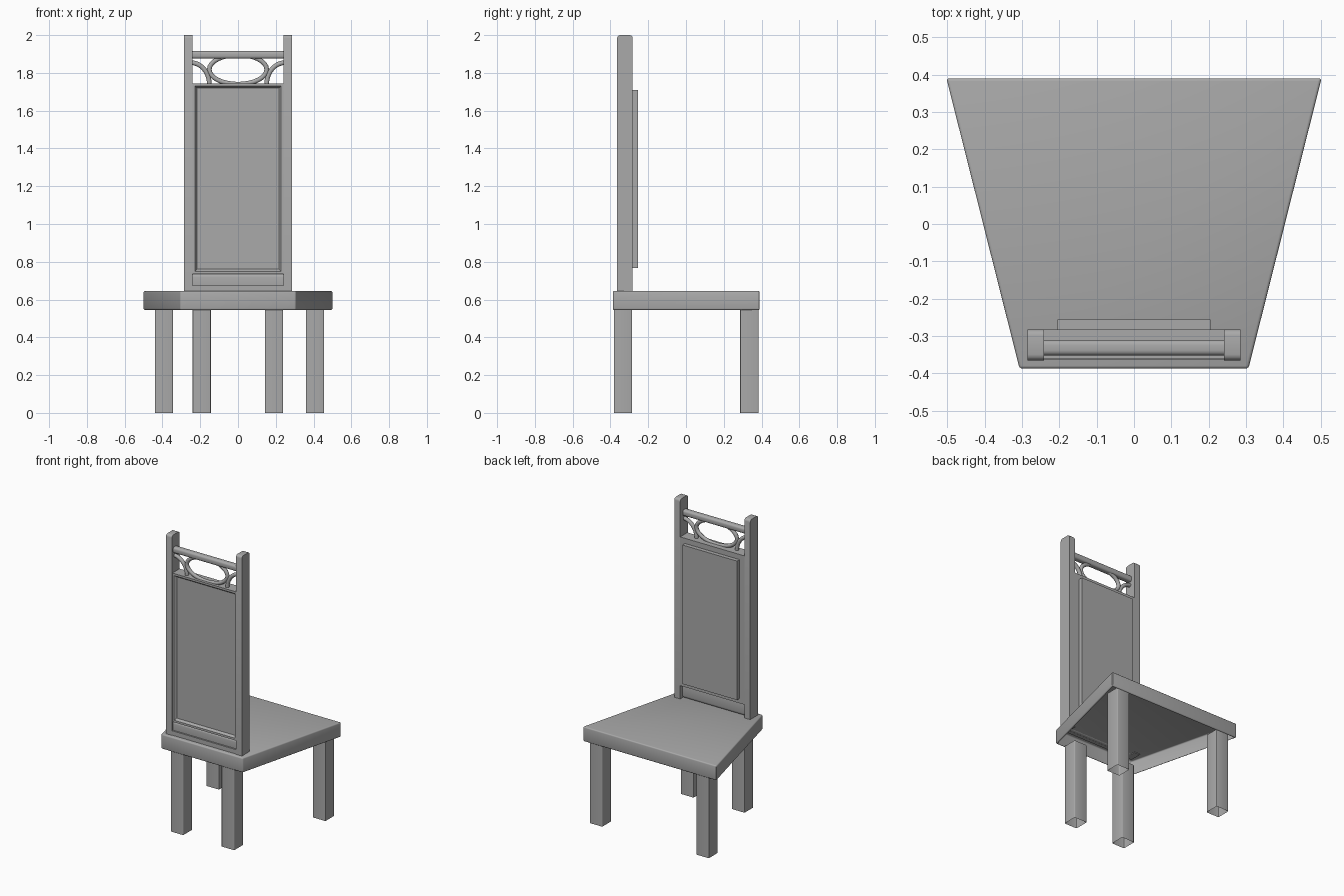
import bpy, bmesh, math
from mathutils import Vector

if "Cube" in bpy.data.objects:
    bpy.data.objects.remove(bpy.data.objects["Cube"])

grey = bpy.data.materials.new("dark_grey")
grey.diffuse_color = (0.4, 0.4, 0.4, 1)
grey.use_nodes = True
grey.node_tree.nodes["Principled BSDF"].inputs["Base Color"].default_value = grey.diffuse_color


def finish(name, bm, angle=35):
    me = bpy.data.meshes.new(name)
    bm.to_mesh(me)
    bm.free()
    me.materials.append(grey)
    ob = bpy.data.objects.new(name, me)
    bpy.context.collection.objects.link(ob)
    bpy.ops.object.select_all(action='DESELECT')
    ob.select_set(True)
    bpy.context.view_layer.objects.active = ob
    bpy.ops.object.shade_smooth_by_angle(angle=math.radians(angle))
    return ob


def box_bm(x0, x1, y0, y1, z0, z1):
    bm = bmesh.new()
    bmesh.ops.create_cube(bm, size=1)
    for v in bm.verts:
        v.co = Vector((x1 if v.co.x > 0 else x0,
                       y1 if v.co.y > 0 else y0,
                       z1 if v.co.z > 0 else z0))
    bm.normal_update()
    return bm


def bevel(bm, edges, offset, segments=3):
    bmesh.ops.bevel(bm, geom=edges, offset=offset, segments=segments,
                    profile=0.5, affect='EDGES', clamp_overlap=True)
    bm.normal_update()


def open_bottom(bm):
    bm.normal_update()
    bmesh.ops.delete(bm, geom=[f for f in bm.faces if f.normal.z < -0.99], context='FACES')


def x_edges(bm, top_only=False):
    """Edges that run left to right."""
    top = max(v.co.z for v in bm.verts)
    return [e for e in bm.edges
            if abs(e.verts[0].co.x - e.verts[1].co.x) > 0.01
            and (not top_only or e.verts[0].co.z > top - 0.001)]


def rail(name, y0, y1, z0, z1, round_by):
    bm = box_bm(-0.243, 0.243, y0, y1, z0, z1)
    bevel(bm, x_edges(bm), round_by, 4)
    return finish(name, bm)


def tube(name, pts, y, radius, cyclic=False):
    cu = bpy.data.curves.new(name, 'CURVE')
    cu.dimensions = '3D'
    cu.bevel_depth = radius
    cu.bevel_resolution = 3
    cu.use_fill_caps = True
    cu.materials.append(grey)
    sp = cu.splines.new('POLY')
    sp.points.add(len(pts) - 1)
    for p, (x, z) in zip(sp.points, pts):
        p.co = (x, y, z, 1)
    sp.use_cyclic_u = cyclic
    sp.use_smooth = True
    ob = bpy.data.objects.new(name, cu)
    bpy.context.collection.objects.link(ob)
    return ob


def arc(cx, cz, rx, rz, a0, a1, n):
    angles = [math.radians(a0 + (a1 - a0) * i / n) for i in range(n + 1)]
    return [(cx + rx * math.cos(a), cz + rz * math.sin(a)) for a in angles]


# Seat: tapered slab with rounded edges, hollow on the underside
bm = box_bm(-0.502, 0.502, -0.387, 0.39, 0.545, 0.645)
for v in bm.verts:
    if v.co.y < 0:
        v.co.x *= 0.61
bm.normal_update()
bevel(bm, bm.edges[:], 0.008)
open_bottom(bm)
finish("seat", bm)

# Legs, open underneath
for name, x0, y0 in (("front_leg_left", -0.44, 0.287), ("front_leg_right", 0.36, 0.287),
                     ("rear_leg_left", -0.24, -0.382), ("rear_leg_right", 0.143, -0.382)):
    bm = box_bm(x0, x0 + 0.096, y0, y0 + 0.097, 0, 0.55)
    bevel(bm, [e for e in bm.edges if abs(e.verts[0].co.z - e.verts[1].co.z) > 0.1], 0.005)
    open_bottom(bm)
    finish(name, bm)

# Back posts and curved braces, mirrored left and right
for s, side in ((-1, "left"), (1, "right")):
    bm = box_bm(*sorted((s * 0.241, s * 0.285)), -0.365, -0.282, 0.64, 2.0)
    bevel(bm, x_edges(bm, True), 0.016)
    finish("back_post_" + side, bm)
    tube("side_brace_" + side, [(s * x, z) for x, z in
         arc(0.25, 1.742, -0.098, 0.112, 0, 90, 10)], -0.33, 0.013)

# Back frame with a recessed rear panel
bm = box_bm(-0.243, 0.243, -0.36, -0.282, 0.735, 1.745)
rear = [f for f in bm.faces if f.normal.y < -0.9]
bmesh.ops.inset_region(bm, faces=rear, thickness=0.02)
bmesh.ops.inset_region(bm, faces=rear, thickness=0.016, depth=-0.015)
finish("back_frame", bm)

# Raised pad on the sitting side
finish("back_pad", box_bm(-0.205, 0.205, -0.29, -0.255, 0.767, 1.71))

# Rails and the sill under the lower rail
rail("lower_rail", -0.352, -0.308, 0.64, 0.738, 0.02)
rail("top_rail", -0.352, -0.31, 1.875, 1.916, 0.014)
finish("rear_sill", box_bm(-0.243, 0.243, -0.362, -0.335, 0.64, 0.675))

# Oval ornament between frame and rail
tube("oval_ornament", arc(0, 1.818, 0.152, 0.078, 0, 360, 32)[:-1], -0.33, 0.013, True)
